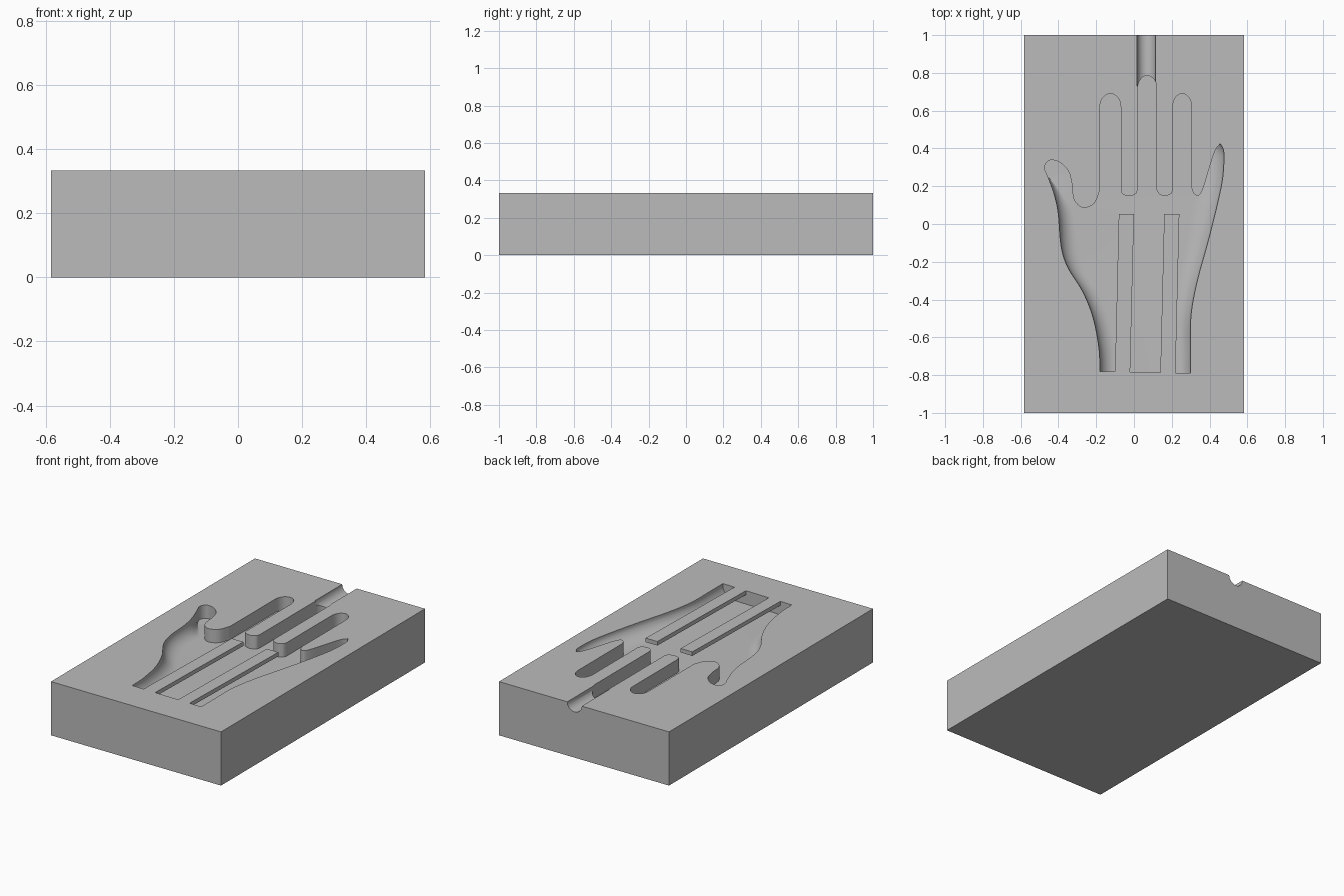
import bpy, bmesh, math
from mathutils import Vector

cube = bpy.data.objects.get("Cube")
if cube:
    bpy.data.objects.remove(cube, do_unlink=True)

W, L, H = 1.167, 2.0, 0.333      # block size
DEPTH = 0.083                    # cavity depth
SLAT = 0.025                     # slat thickness

grey = bpy.data.materials.new("plain grey")
grey.use_nodes = True
grey.diffuse_color = (0.5, 0.5, 0.5, 1)
grey.node_tree.nodes["Principled BSDF"].inputs["Base Color"].default_value = (0.5, 0.5, 0.5, 1)


def new_object(name, bm):
    bmesh.ops.recalc_face_normals(bm, faces=bm.faces)
    mesh = bpy.data.meshes.new(name)
    bm.to_mesh(mesh)
    bm.free()
    mesh.materials.append(grey)
    obj = bpy.data.objects.new(name, mesh)
    bpy.context.collection.objects.link(obj)
    return obj


def prism(name, pts, z0, z1):
    bm = bmesh.new()
    face = bm.faces.new([bm.verts.new((x, y, z0)) for x, y in pts])
    top = bmesh.ops.extrude_face_region(bm, geom=[face])["geom"]
    verts = [g for g in top if isinstance(g, bmesh.types.BMVert)]
    bmesh.ops.translate(bm, verts=verts, vec=(0, 0, z1 - z0))
    return new_object(name, bm)


def loft(name, rings):
    bm = bmesh.new()
    loops = [[bm.verts.new(p) for p in ring] for ring in rings]
    for a, b in zip(loops, loops[1:]):
        for i in range(len(a)):
            j = (i + 1) % len(a)
            bm.faces.new((a[i], a[j], b[j], b[i]))
    bm.faces.new(loops[0])
    bm.faces.new(loops[-1])
    return new_object(name, bm)


def combine(target, tool, operation):
    tool.hide_render = True
    mod = target.modifiers.new("cut", 'BOOLEAN')
    mod.operation, mod.object, mod.solver = operation, tool, 'EXACT'
    bpy.context.view_layer.objects.active = target
    bpy.ops.object.modifier_apply(modifier=mod.name)
    bpy.data.objects.remove(tool, do_unlink=True)


def smooth(pts, steps=5):
    """Curve through the given points."""
    p = [Vector(q) for q in pts]
    p = [2 * p[0] - p[1]] + p + [2 * p[-1] - p[-2]]
    out = []
    for a, b, c, d in zip(p, p[1:], p[2:], p[3:]):
        for k in range(steps):
            t = k / steps
            out.append(0.5 * (2 * b + (c - a) * t + (2 * a - 5 * b + 4 * c - d) * t * t
                              + (3 * b - a - 3 * c + d) * t ** 3))
    return [tuple(v) for v in out] + [tuple(p[-2])]


def finger_tip(x0, x1, shoulder, tip, n=14):
    mid, r = (x0 + x1) / 2, (x1 - x0) / 2
    return [(mid - r * math.cos(math.pi * i / n),
             shoulder + (tip - shoulder) * math.sin(math.pi * i / n)) for i in range(n + 1)]


def interp(table, y):
    if y <= table[0][0]:
        return table[0][1]
    for (a, u), (b, v) in zip(table, table[1:]):
        if y <= b:
            return u + (v - u) * (y - a) / max(b - a, 1e-6)
    return table[-1][1]


# Hand outline: outer edges, thumb, finger webs and finger tips
outer_thumb = smooth([(-.18, -.78), (-.185, -.66), (-.215, -.5), (-.27, -.36), (-.35, -.23),
                      (-.385, -.12), (-.40, .05), (-.42, .15), (-.455, .25)])
thumb = smooth([(-.455, .25), (-.473, .30), (-.45, .336), (-.40, .33), (-.35, .285), (-.33, .22),
                (-.318, .13), (-.27, .086), (-.21, .11), (-.18, .18)])
web_a = smooth([(-.07, .18), (-.06, .158), (-.025, .148), (.01, .16), (.02, .185)])
web_b = smooth([(.12, .18), (.135, .158), (.165, .148), (.195, .16), (.205, .18)])
little = smooth([(.305, .19), (.318, .16), (.345, .152), (.37, .2), (.40, .3), (.43, .39), (.456, .425)])
outer_little = smooth([(.456, .425), (.475, .385), (.47, .25), (.44, .1), (.39, -.1), (.335, -.3),
                       (.302, -.48), (.30, -.65), (.30, -.79)])
outline = (outer_thumb + thumb[1:] + finger_tip(-.18, -.07, .62, .69) + web_a
           + finger_tip(.02, .12, .72, .785) + web_b
           + finger_tip(.205, .305, .62, .69) + little + outer_little[1:])
cavity = prism("hand_cavity", outline, H - 0.2, H + 0.1)

# Rounded floor: flat in the middle, curving up along the outer edges
left_edge = [(y, x) for x, y in outer_thumb] + [(.28, -.55)]
right_edge = sorted((y, x) for x, y in outer_little) + [(.45, .55)]
left_round = [(-.78, .08), (-.2, .1), (.1, .08), (.25, .005)]
right_round = [(-.78, .07), (.1, .13), (.42, .13), (.45, .01)]
quarter = [math.pi / 2 * i / 10 for i in range(11)]
rings = []
for i in range(62):
    y = -.9 + i * .03
    x0, x1 = interp(left_edge, y) - .002, interp(right_edge, y) + .002
    w0, w1 = interp(left_round, y), interp(right_round, y)
    ring = [(x0, y, H + .2)]
    ring += [(x0 + w0 * (1 - math.cos(a)), y, H - DEPTH * math.sin(a)) for a in quarter]
    ring += [(x1 - w1 * (1 - math.cos(a)), y, H - DEPTH * math.sin(a)) for a in reversed(quarter)]
    rings.append(ring + [(x1, y, H + .2)])
combine(cavity, loft("rounded_floor", rings), 'INTERSECT')

# Two thin slats reaching over the palm from the wrist end
for x in (-.08, .16):
    slat = prism("slat", [(x - .022, -.85), (x + .058, -.85), (x + .08, .053), (x, .053)],
                 H - SLAT, H + .3)
    combine(cavity, slat, 'DIFFERENCE')

# Block with the hand sunk in its top
block = prism("mold_block", [(-W / 2, -L / 2), (W / 2, -L / 2), (W / 2, L / 2), (-W / 2, L / 2)], 0, H)
combine(block, cavity, 'DIFFERENCE')

# Round pouring channel from the back edge to the middle finger
circle = [2 * math.pi * (i + .5) / 32 for i in range(32)]
channel = loft("pour_channel", [[(.065 + .05 * math.cos(a), y, H + .05 * math.sin(a)) for a in circle]
                                for y in (.73, 1.1)])
combine(block, channel, 'DIFFERENCE')

# Smooth the curved walls, keep the rims sharp
bpy.ops.object.select_all(action='DESELECT')
block.select_set(True)
bpy.context.view_layer.objects.active = block
bpy.ops.object.shade_smooth_by_angle(angle=math.radians(30))
